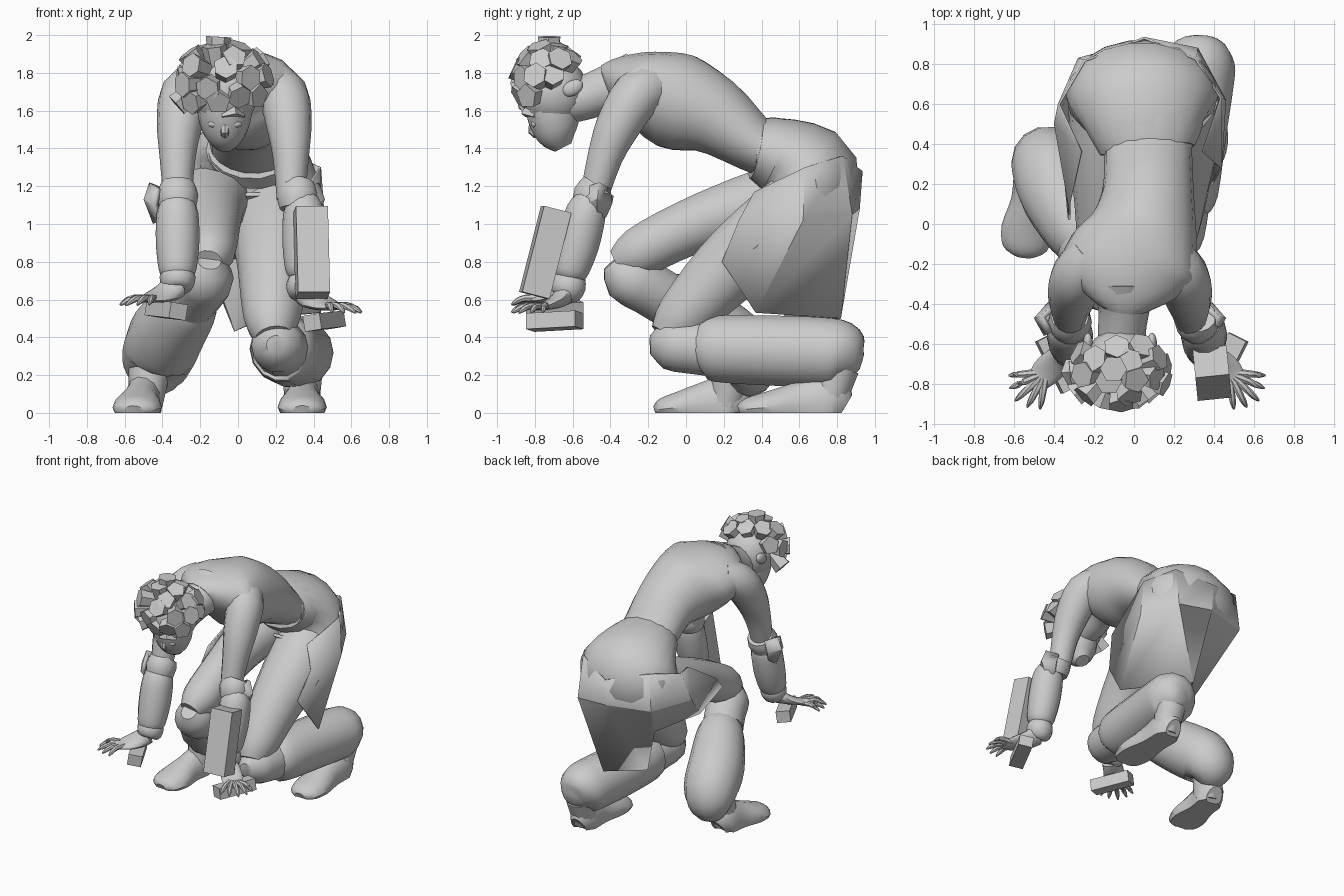
import bpy, bmesh, math, random
from mathutils import Vector, Matrix

random.seed(4)
cube = bpy.data.objects.get("Cube")
if cube:
    bpy.data.objects.remove(cube, do_unlink=True)

clay = bpy.data.materials.new("clay grey")
clay.use_nodes = True
colour = (0.6, 0.6, 0.6, 1)
clay.diffuse_color = colour
clay.node_tree.nodes["Principled BSDF"].inputs["Base Color"].default_value = colour


def finish(name, bm, angle=40):
    """Turn a bmesh into a named, shaded object."""
    bmesh.ops.recalc_face_normals(bm, faces=bm.faces)
    mesh = bpy.data.meshes.new(name)
    bm.to_mesh(mesh)
    bm.free()
    mesh.materials.append(clay)
    obj = bpy.data.objects.new(name, mesh)
    bpy.context.collection.objects.link(obj)
    bpy.ops.object.select_all(action="DESELECT")
    obj.select_set(True)
    bpy.context.view_layer.objects.active = obj
    if angle:
        bpy.ops.object.shade_smooth_by_angle(angle=math.radians(angle))
    return obj


def spline(a, b, c, d, t):
    return b + (c - a) * (t / 2) + (a * 2 - b * 5 + c * 4 - d) * (t * t / 2) \
        + (b * 3 - a - c * 3 + d) * (t ** 3 / 2)


def loft(name, stations, sides=14, steps=3):
    """Rounded limb through stations (x, y, z, half width[, half depth])."""
    keys = [Vector(s if len(s) == 5 else (*s, s[3])) for s in stations]
    ends = [keys[0]] + keys + [keys[-1]]
    path = [spline(*ends[i:i + 4], k / steps) for i in range(len(keys) - 1) for k in range(steps)]
    path.append(keys[-1])
    bm = bmesh.new()
    rings = []
    for i, p in enumerate(path):
        along = (path[min(i + 1, len(path) - 1)] - path[max(i - 1, 0)]).to_3d().normalized()
        side = Vector((1, 0, 0)) if abs(along.x) < 0.9 else Vector((0, 1, 0))
        side = (side - along * side.dot(along)).normalized()
        up = along.cross(side)
        ring = []
        for k in range(sides):
            turn = math.tau * k / sides
            point = p.to_3d() + side * (p[3] * math.cos(turn)) + up * (p[4] * math.sin(turn))
            point.z = max(point.z, 0)
            ring.append(bm.verts.new(point))
        rings.append(ring)
    for low, high in zip(rings, rings[1:]):
        for k in range(sides):
            n = (k + 1) % sides
            bm.faces.new((low[k], low[n], high[n], high[k]))
    bm.faces.new(rings[0])
    bm.faces.new(rings[-1])
    finish(name, bm)


def sheet(name, rows, thickness=0.012):
    """Cloth through rows of points."""
    bm = bmesh.new()
    grid = [[bm.verts.new(p) for p in row] for row in rows]
    for top, low in zip(grid, grid[1:]):
        for k in range(len(top) - 1):
            bm.faces.new((top[k], top[k + 1], low[k + 1], low[k]))
    obj = finish(name, bm, 30)
    obj.modifiers.new("thickness", "SOLIDIFY").thickness = thickness


def block(name, centre, size, turn):
    bm = bmesh.new()
    bmesh.ops.create_cube(bm, size=1)
    spin = Matrix.Rotation(turn[2], 4, "Z") @ Matrix.Rotation(turn[1], 4, "Y") @ Matrix.Rotation(turn[0], 4, "X")
    place = Matrix.Translation(centre) @ spin @ Matrix.Diagonal((*size, 1))
    bmesh.ops.transform(bm, matrix=place, verts=bm.verts)
    finish(name, bm, 0)


def ball(name, centre, size, tilt=0):
    bm = bmesh.new()
    bmesh.ops.create_uvsphere(bm, u_segments=16, v_segments=10, radius=1)
    place = Matrix.Translation(centre) @ Matrix.Rotation(tilt, 4, "X") @ Matrix.Diagonal((*size, 1))
    bmesh.ops.transform(bm, matrix=place, verts=bm.verts)
    finish(name, bm, 60)


# Bent torso, neck and hips
loft("torso", [(.07, .48, 1.37, .22, .14), (.07, .36, 1.42, .22, .15), (.07, .15, 1.57, .23, .21),
               (.04, -.05, 1.65, .28, .26), (-.02, -.21, 1.72, .34, .2), (-.04, -.33, 1.74, .26, .15),
               (-.05, -.4, 1.72, .14, .13)], sides=18)
loft("neck", [(-.05, -.28, 1.74, .17), (-.05, -.42, 1.71, .13), (-.06, -.53, 1.67, .12),
              (-.06, -.62, 1.65, .12)])
loft("hips", [(.06, .36, 1.39, .23, .16), (.05, .5, 1.37, .3, .2), (.04, .64, 1.25, .38, .285),
              (.05, .64, 1.02, .33, .2), (.06, .6, .85, .24, .12)], sides=18)
loft("belt", [(.07, .37, 1.4, .235, .165), (.065, .42, 1.39, .265, .185), (.06, .47, 1.37, .285, .2)], steps=1)

# Torn waist cloth hanging over the hips
sheet("waist_cloth", [
    [(-.27, .36, 1.25), (-.38, .6, 1.32), (-.25, .82, 1.36), (.05, .935, 1.28),
     (.31, .83, 1.36), (.44, .63, 1.3), (.35, .36, 1.17)],
    [(-.33, .1, 1.08), (-.4, .5, 1.08), (-.28, .83, 1.08), (.05, .92, 1.08),
     (.32, .88, 1.05), (.46, .62, 1.02), (.44, .28, 1.02)],
    [(-.33, .02, .98), (-.36, .34, .9), (-.17, .63, .82), (-.02, .5, .43),
     (.14, .82, .5), (.44, .37, .53), (.39, .19, .8)]])

# Planted right leg
loft("right_thigh", [(-.12, .6, 1.15, .21), (-.14, .3, 1.08, .175), (-.14, 0, .975, .15),
                     (-.15, -.25, .85, .135), (-.16, -.36, .79, .08)])
loft("right_knee_pad", [(-.15, -.39, .8, .06), (-.16, -.32, .73, .14), (-.2, -.2, .66, .145),
                        (-.25, -.1, .6, .145)], steps=2)
loft("right_shin", [(-.23, -.12, .62, .13), (-.27, -.04, .57, .17), (-.37, .15, .43, .2),
                    (-.42, .29, .31, .195), (-.45, .31, .2, .16), (-.47, .28, .13, .08)])

# Kneeling left leg
loft("left_thigh", [(.19, .6, 1.06, .23), (.2, .4, .9, .225), (.19, .2, .74, .19),
                    (.18, -.02, .5, .15), (.19, -.1, .4, .1)])
loft("left_knee_pad", [(.2, -.19, .36, .05), (.2, -.11, .36, .13), (.22, .02, .35, .145),
                       (.23, .14, .34, .15)], steps=2)
loft("left_shin", [(.23, .11, .34, .15), (.24, .16, .34, .18), (.27, .45, .33, .19),
                   (.31, .72, .32, .19), (.33, .83, .31, .175), (.34, .9, .28, .11), (.34, .93, .27, .04)])

# Shoes with flat soles
for side, x, heel, length, tilt in (("right", -.49, .3, .46, -.06), ("left", .34, .84, .56, 0)):
    loft(side + "_shoe", [(x + tilt * f, heel - length * f, height / 3, width, height)
                          for f, width, height in ((0, .06, .08), (.12, .1, .16), (.4, .1, .13),
                                                   (.7, .13, .09), (.92, .11, .06), (1, .05, .03))])
loft("right_ankle", [(-.47, .25, .22, .11), (-.49, .21, .04, .09)])
loft("left_ankle", [(.34, .81, .24, .11), (.34, .75, .04, .09)])

# Arms, wrappings, elbow guards and spread hands
for side, s, drop in (("right", -1, 0), ("left", 1, .04)):
    shift, out = (0, 0) if s < 0 else (-.04, .07)
    x = lambda value: s * (value + shift)
    loft(side + "_upper_arm", [(x(.2), -.16, 1.73, .13), (x(.28), -.26, 1.68, .135), (x(.31), -.36, 1.52, .12),
                               (x(.32), -.43, 1.35, .095), (x(.32), -.49, 1.13, .075)])
    loft(side + "_cuff", [(x(.32 + out / 2), y, z, r)
                          for y, z, r in ((-.46, 1.2, .095), (-.49, 1.15, .11), (-.51, 1.08, .095))], steps=2)
    loft(side + "_forearm", [(x(.32 + out), y, z, r) for y, z, r in (
        (-.5, 1.13, .08), (-.53, 1.06, .11), (-.57, .9, .115), (-.61, .76, .1), (-.62, .72, .08))])
    loft(side + "_wrist_band", [(x(.32 + out), y, z - drop, r) for y, z, r in (
        (-.61, .76, .08), (-.62, .72, .095), (-.64, .67, .085), (-.65, .65, .06))], steps=2)
    sheet(side + "_elbow_guard", [
        [(x(.4), -.4, 1.19), (x(.47), -.46, 1.22), (x(.43), -.55, 1.19)],
        [(x(.43), -.39, 1.11), (x(.5), -.47, 1.13), (x(.45), -.56, 1.1)],
        [(x(.42), -.42, 1.04), (x(.45), -.47, 1.0), (x(.43), -.52, 1.03)]], .03)
    palm = Vector((x(.44 + out), -.74, .61 - drop))
    loft(side + "_palm", [(x(.33 + out), -.64, .67 - drop, .07, .06), (x(.38 + out), -.68, .635 - drop, .075, .04),
                          (*palm, .075, .024), (x(.48 + out), -.79, .6 - drop, .055, .018)])
    for number in range(5):
        aim = math.radians(5 + number * 19)
        way = Vector((s * math.cos(aim), -math.sin(aim), -.15))
        reach = .21 - abs(number - 2) * .012
        loft(f"{side}_finger_{number}", [
            (*(palm + way * (reach * f) + Vector((0, 0, lift))), r)
            for f, lift, r in ((.2, 0, .022), (.6, .015, .018), (.85, .005, .015), (1, -.01, .005))],
            sides=7, steps=2)
    # Small block held under each palm
    block(side + "_hand_block", (s * (.38 + out * 1.1), -.695, .545 - out * .85), (.1, .29, .085),
          (.05, s * -.15, s * -.47))

# Tall block resting by the left forearm
block("tall_block", (.39, -.745, .85), (.17, .15, .47), (-.25, 0, .1))

# Lowered head with face and ears
head = Vector((-.07, -.7, 1.7))
ball("skull", head, (.18, .18, .19))
loft("jaw", [(-.07, -.71, 1.66, .15, .15), (-.07, -.7, 1.56, .14, .14), (-.07, -.68, 1.47, .11, .11),
             (-.07, -.65, 1.405, .05, .05)])
loft("nose", [(-.07, -.8, 1.57, .015), (-.07, -.81, 1.49, .025), (-.07, -.76, 1.47, .02)], sides=8)
for side, s in (("right", -1), ("left", 1)):
    ball(side + "_ear", head + Vector((s * .16, .1, .02)), (.025, .06, .04), .5)
    ball(side + "_eye", head + Vector((s * .06, -.1, -.17)), (.03, .02, .02), .6)

# Chunky faceted hair locks spread over the crown
crown = Vector((0, -.7, .71)).to_track_quat("Z", "Y")
centre = Vector((-.075, -.725, 1.745))
count = 26
for number in range(count):
    height = 1 - 1.22 * (number + .5) / count
    turn = number * math.pi * (3 - math.sqrt(5))
    flat = math.sqrt(1 - height * height)
    way = crown @ Vector((flat * math.cos(turn), flat * math.sin(turn), height))
    bm = bmesh.new()
    bmesh.ops.create_cone(bm, cap_ends=True, segments=random.choice((5, 6)),
                          radius1=.04, radius2=.068, depth=.2)
    spin = way.to_track_quat("Z", "Y").to_matrix().to_4x4()
    tip = Vector((way.x * .27, way.y * .2, way.z * .24)) * random.uniform(.86, 1.03)
    lean = Matrix.Rotation(random.uniform(-.4, .4), 4, "X")
    middle = centre + tip - way * .09
    bmesh.ops.transform(bm, matrix=Matrix.Translation(middle) @ spin @ lean, verts=bm.verts)
    finish(f"hair_lock_{number}", bm, 0)
